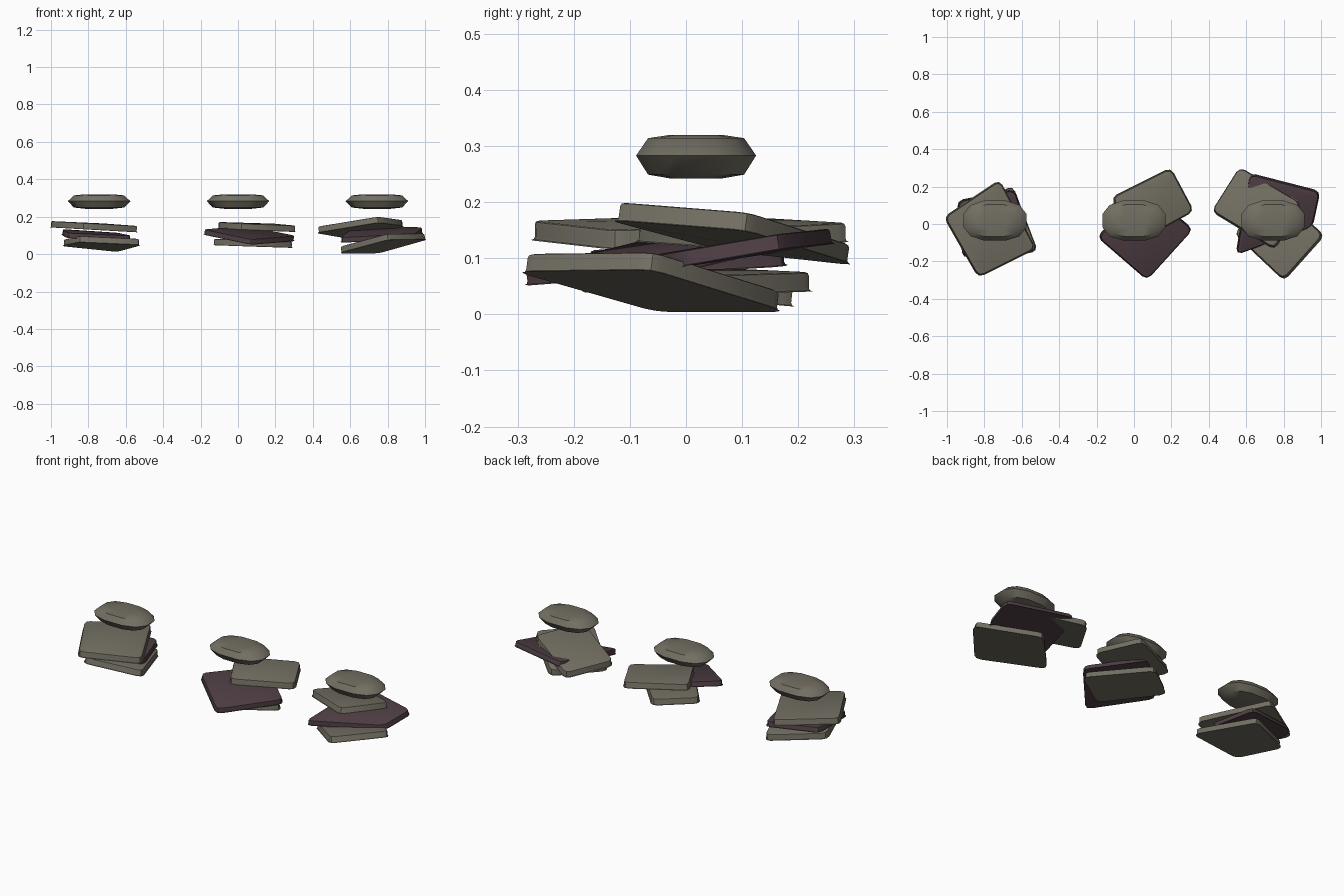
import bpy, bmesh, math
from mathutils import Vector

if "Cube" in bpy.data.objects:
    bpy.data.objects.remove(bpy.data.objects["Cube"], do_unlink=True)


def material(name, rgb):
    m = bpy.data.materials.new(name)
    m.use_nodes = True
    m.diffuse_color = (*rgb, 1)
    bsdf = m.node_tree.nodes["Principled BSDF"]
    bsdf.inputs["Base Color"].default_value = (*rgb, 1)
    bsdf.inputs["Roughness"].default_value = 0.9
    return m


GREY = material("warm grey stone", (0.17, 0.157, 0.123))
PLUM = material("dark plum stone", (0.075, 0.047, 0.056))


def finish(bm, name, mat, angle):
    bmesh.ops.recalc_face_normals(bm, faces=bm.faces)
    mesh = bpy.data.meshes.new(name)
    bm.to_mesh(mesh)
    bm.free()
    mesh.materials.append(mat)
    mesh.polygons.foreach_set("use_smooth", [True] * len(mesh.polygons))
    mesh.set_sharp_from_angle(angle=math.radians(angle))
    obj = bpy.data.objects.new(name, mesh)
    bpy.context.collection.objects.link(obj)
    return obj


def slab(name, mat, corners, thick=0.034):
    """Tilted flagstone through four mid-plane corners, with rounded corners and rims."""
    pts = [Vector(c) for c in corners]
    normal = (pts[2] - pts[0]).cross(pts[3] - pts[1]).normalized()
    if normal.z < 0:
        normal.negate()
    half = normal * thick / 2
    bm = bmesh.new()
    low = [bm.verts.new(p - half) for p in pts]
    high = [bm.verts.new(p + half) for p in pts]
    bm.faces.new(low)
    bm.faces.new(high)
    sides = []
    for i in range(4):
        j = (i + 1) % 4
        bm.faces.new((low[i], low[j], high[j], high[i]))
        sides.append(bm.edges.get((low[i], high[i])))
    bmesh.ops.bevel(bm, geom=sides, offset=0.028, segments=2, profile=0.5, affect='EDGES')
    bm.normal_update()
    rims = [e for e in bm.edges
            if sum(abs(f.normal.dot(normal)) > 0.9 for f in e.link_faces) == 1]
    bmesh.ops.bevel(bm, geom=rims, offset=0.006, segments=2, profile=0.5, affect='EDGES')
    return finish(bm, name, mat, 35)


def pebble(name, x):
    """Flattened oval stone made of stacked rings, closed by shallow domes."""
    bm = bmesh.new()
    n = 12
    rings = []
    for scale, z in ((0.42, -0.041), (0.8, -0.034), (1, 0), (0.8, 0.031), (0.42, 0.037)):
        ring = []
        for k in range(n):
            a = math.tau * (k + 0.5) / n
            c, s = math.cos(a), math.sin(a)
            # squarish oval outline
            px = 0.172 * math.copysign(abs(c) ** 0.8, c)
            py = 0.11 * math.copysign(abs(s) ** 0.8, s)
            ring.append(bm.verts.new((x + px * scale, 0.018 + py * scale, 0.283 + z)))
        rings.append(ring)
    for a, b in zip(rings, rings[1:]):
        for k in range(n):
            m = (k + 1) % n
            bm.faces.new((a[k], a[m], b[m], b[k]))
    bm.faces.new(rings[0])
    bm.faces.new(rings[-1])
    return finish(bm, name, GREY, 40)


# Right-hand stack (-x)
slab("right_stack_bottom_slab", GREY,
     [(-.94, .05, .06), (-.65, .2, .03), (-.52, -.14, .065), (-.85, -.2, .08)])
slab("right_stack_middle_slab", PLUM,
     [(-.94, .12, .12), (-.64, .18, .1), (-.57, -.06, .085), (-.91, -.18, .1)], 0.028)
slab("right_stack_top_slab", GREY,
     [(-1.01, .035, .16), (-.72, .23, .147), (-.53, -.13, .133), (-.83, -.28, .15)])

# Centre stack
slab("centre_stack_bottom_slab", GREY,
     [(-.14, .08, .065), (.055, .23, .058), (.3, -.04, .05), (.08, -.19, .057)])
slab("centre_stack_middle_slab", PLUM,
     [(-.19, -.07, .12), (.06, .18, .135), (.31, -.03, .085), (.07, -.295, .065)], 0.028)
slab("centre_stack_top_slab", GREY,
     [(-.115, .14, .155), (.195, .295, .146), (.315, .07, .135), (.015, -.095, .147)])

# Left-hand stack (+x)
slab("left_stack_bottom_slab", GREY,
     [(.54, -.05, .022), (.75, .175, .022), (1.01, -.06, .095), (.8, -.295, .092)])
slab("left_stack_middle_slab", PLUM,
     [(.62, .265, .14), (.99, .17, .13), (.95, -.015, .098), (.55, -.16, .075)], 0.028)
slab("left_stack_top_slab", GREY,
     [(.42, .07, .13), (.565, .3, .105), (.89, .11, .165), (.75, -.13, .184)])

# Stones above each stack
for label, x in (("right", -0.743), ("centre", 0), ("left", 0.743)):
    pebble(label + "_top_pebble", x)
